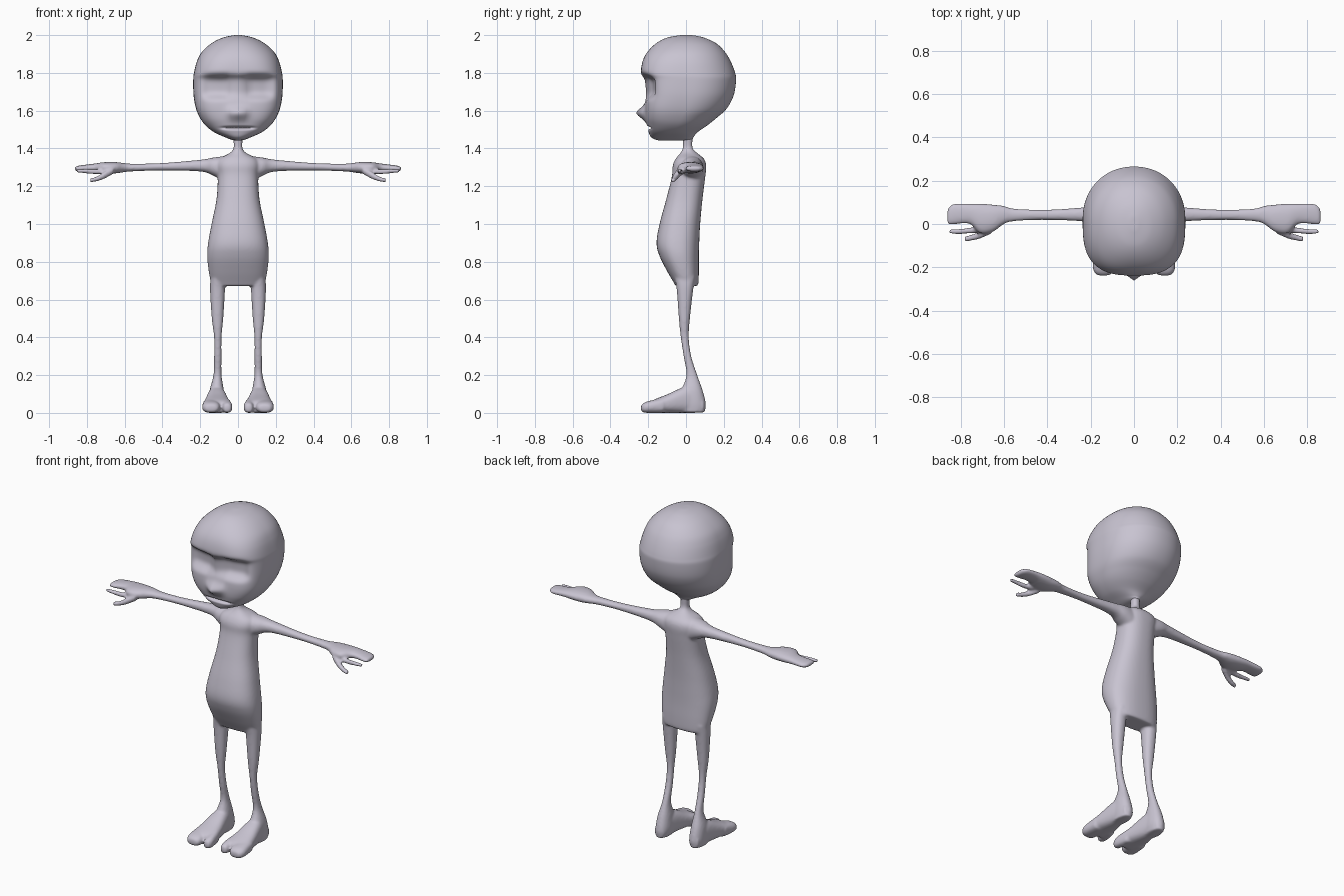
import bpy, bmesh, math

skin = bpy.data.materials.new("pale lilac grey")
skin.diffuse_color = (0.58, 0.55, 0.64, 1)


def smooth_keys(keys, steps):
    """Catmull-Rom interpolation through rows of section values."""
    out = []
    for i in range(len(keys) - 1):
        a, b = keys[max(i - 1, 0)], keys[i]
        c, d = keys[i + 1], keys[min(i + 2, len(keys) - 1)]
        for k in range(steps):
            t = k / steps
            out.append([0.5 * (2 * q + (r - p) * t + (2 * p - 5 * q + 4 * r - s) * t * t
                               + (3 * q - p - 3 * r + s) * t ** 3)
                        for p, q, r, s in zip(a, b, c, d)])
    return out + [list(keys[-1])]


def loft(bm, axis, keys, segs=32, steps=6, side=1, power=2.2):
    """Keys: position on axis, low/high of first cross axis, low/high of second,
    optional roundness for the low half of the second axis."""
    rings = []
    for row in smooth_keys(keys, steps):
        t, a0, a1, b0, b1 = row[:5]
        ring = []
        for j in range(segs):
            th = 2 * math.pi * j / segs
            c, s = math.cos(th), math.sin(th)
            n = row[5] if len(row) > 5 and s < 0 else power
            a = (a0 + a1) / 2 + (a1 - a0) / 2 * math.copysign(abs(c) ** (2 / n), c)
            b = (b0 + b1) / 2 + (b1 - b0) / 2 * math.copysign(abs(s) ** (2 / n), s)
            x, y, z = {"x": (t, a, b), "y": (a, t, b), "z": (a, b, t)}[axis]
            ring.append(bm.verts.new((x * side, y, z)))
        rings.append(ring)
    for r, q in zip(rings, rings[1:]):
        for j in range(segs):
            k = (j + 1) % segs
            bm.faces.new((r[j], r[k], q[k], q[j]))
    bm.faces.new(rings[0])
    bm.faces.new(rings[-1])


def finish(bm, name):
    bmesh.ops.recalc_face_normals(bm, faces=bm.faces)
    for f in bm.faces:
        f.smooth = True
    me = bpy.data.meshes.new(name)
    bm.to_mesh(me)
    bm.free()
    me.materials.append(skin)
    ob = bpy.data.objects.new(name, me)
    bpy.context.collection.objects.link(ob)
    return ob


# Head: height, half width, front, back, squareness of the face
head_keys = [(1.441, .01, -.13, -.02, 2.2), (1.446, .035, -.16, .03, 2.2),
             (1.46, .07, -.185, .04, 2.3), (1.485, .125, -.197, .06, 2.5),
             (1.52, .17, -.205, .11, 2.8), (1.56, .20, -.213, .16, 3.2),
             (1.61, .222, -.215, .215, 3.5), (1.68, .235, -.213, .252, 3.4),
             (1.76, .237, -.220, .265, 3.2), (1.80, .233, -.238, .26, 3.0),
             (1.86, .218, -.230, .237, 2.7), (1.91, .192, -.205, .207, 2.4),
             (1.955, .143, -.16, .162, 2.2), (1.985, .085, -.105, .10, 2.1),
             (1.998, .03, -.04, .045, 2), (2.0, .004, 0, .008, 2)]
bm = bmesh.new()
loft(bm, "z", [(z, -w, w, f, b, n) for z, w, f, b, n in head_keys], 96, 10, power=2.1)
for v in bm.verts:
    x, y, z = v.co
    if y < -.03:
        w = min(1, (-.03 - y) / .1)
        nose = .047 * math.exp(-(x / .042) ** 2 - ((z - 1.588) / .034) ** 2)
        socket = .042 * math.exp(-((abs(x) - .105) / .08) ** 4 - ((z - 1.728) / .06) ** 4)
        mouth = .022 * math.exp(-(x / .08) ** 4 - ((z - 1.509) / .007) ** 2)
        v.co.y += w * (socket + mouth - nose)
finish(bm, "head")

# Body: torso with neck, then limbs on both sides, fused by a remesh
bm = bmesh.new()
torso = [(.672, .135, -.055, .06), (.69, .143, -.065, .066), (.75, .155, -.10, .068),
         (.83, .163, -.14, .068), (.9, .158, -.156, .07), (1.0, .14, -.14, .075),
         (1.13, .114, -.105, .087), (1.25, .107, -.075, .102), (1.31, .115, -.07, .107),
         (1.345, .10, -.055, .095), (1.375, .045, -.03, .06), (1.4, .024, -.018, .036),
         (1.44, .024, -.016, .034), (1.5, .03, -.02, .04)]
loft(bm, "z", [(z, -w, w, f, b) for z, w, f, b in torso], 48, power=2.4)
arm = [(.07, -.03, .09, 1.22, 1.36), (.13, -.02, .09, 1.255, 1.352),
       (.2, .008, .08, 1.278, 1.34), (.4, .019, .066, 1.283, 1.323),
       (.55, .013, .071, 1.279, 1.319), (.6, 0, .083, 1.275, 1.322),
       (.65, -.035, .09, 1.268, 1.328), (.71, -.043, .094, 1.27, 1.327),
       (.76, 0, .094, 1.277, 1.32), (.83, -.002, .094, 1.277, 1.311),
       (.855, -.002, .08, 1.28, 1.306), (.864, .005, .06, 1.285, 1.301)]
finger = [(.68, -.035, 0, 1.27, 1.3), (.74, -.042, -.014, 1.264, 1.29),
          (.8, -.046, -.022, 1.267, 1.292), (.855, -.045, -.026, 1.273, 1.291)]
thumb = [(.66, -.045, 0, 1.265, 1.305), (.71, -.067, -.035, 1.238, 1.275),
         (.75, -.077, -.048, 1.225, 1.251), (.783, -.082, -.058, 1.22, 1.242)]
leg = [(.72, .07, .145, -.06, .05), (.65, .069, .148, -.049, .038),
       (.5, .078, .139, -.038, .021), (.4, .087, .127, -.028, .015),
       (.3, .087, .127, -.013, .028), (.2, .087, .13, .002, .06),
       (.12, .075, .15, -.025, .088), (.05, .07, .155, -.04, .105),
       (.003, .08, .15, -.03, .10)]
foot = [(.095, .085, .145, .003, .07), (.05, .075, .15, 0, .12), (0, .065, .16, 0, .14),
        (-.1, .045, .178, 0, .098), (-.17, .032, .188, 0, .07), (-.19, .05, .17, .005, .055)]
big_toe = [(-.12, .1, .185, 0, .08), (-.2, .095, .19, 0, .062),
           (-.228, .103, .18, .003, .05), (-.238, .12, .165, .012, .038)]
small_toe = [(-.12, .04, .09, 0, .08), (-.19, .03, .083, 0, .062),
             (-.218, .036, .078, .003, .05), (-.226, .045, .07, .012, .038)]
for side in (1, -1):
    for part in (arm, finger, thumb):
        loft(bm, "x", part, 28, side=side)
    loft(bm, "z", leg, 28, side=side)
    for part in (foot, big_toe, small_toe):
        loft(bm, "y", part, 28, side=side, power=2.5)
body = finish(bm, "body")
fuse = body.modifiers.new("fuse", "REMESH")
fuse.mode = "VOXEL"
fuse.voxel_size = 0.0065
fuse.use_smooth_shade = True
relax = body.modifiers.new("relax", "SMOOTH")
relax.factor = 0.5
relax.iterations = 8
